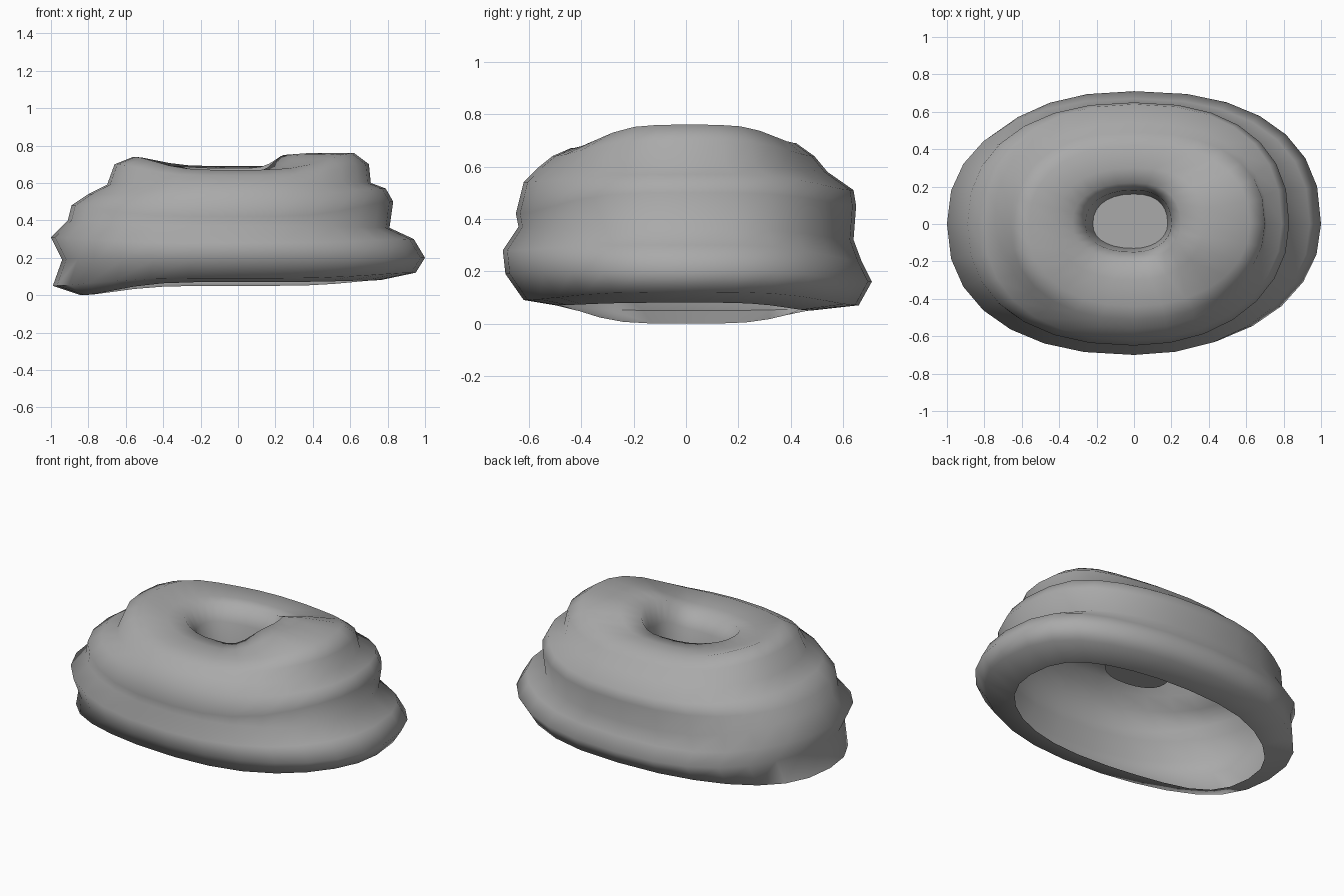
import bpy, bmesh
from math import cos, sin, tau, copysign, radians

if "Cube" in bpy.data.objects:
    bpy.data.objects.remove(bpy.data.objects["Cube"])

SEGMENTS = 28

# Wall profiles (radius, height), from the lower opening over the crest into the pit
right_side = [(.76, .08), (.95, .12), (1, .2), (.94, .3), (.81, .36), (.83, .5), (.79, .57),
              (.71, .6), (.7, .7), (.62, .76), (.38, .76), (.25, .75), (.2, .62), (.18, .38)]
back_side = [(.48, .05), (.66, .07), (.71, .16), (.67, .24), (.64, .32), (.65, .45), (.64, .51),
             (.54, .58), (.49, .64), (.42, .69), (.3, .68), (.22, .68), (.18, .58), (.16, .38)]
left_side = [(.84, 0), (.99, .05), (.94, .19), (1, .31), (.91, .4), (.89, .48), (.8, .54),
             (.7, .59), (.66, .7), (.56, .74), (.42, .69), (.33, .69), (.26, .6), (.22, .38)]
front_side = [(.5, .07), (.62, .09), (.69, .19), (.7, .28), (.64, .37), (.65, .42), (.62, .54),
              (.56, .6), (.51, .64), (.44, .67), (.3, .66), (.2, .65), (.15, .57), (.13, .38)]


def fullness(c, s):
    """Exponent for a quadrant: lower values bulge further than an ellipse."""
    if c > 0 and s > 0:
        return .84
    if c > 0:
        return .96
    return .88


def ring_point(right, back, left, front, angle):
    """Blend the four wall profiles around one ring."""
    c, s = cos(angle), sin(angle)
    across = right if c >= 0 else left
    along = back if s >= 0 else front
    power = fullness(c, s)
    weight = c * c * c * c * (3 - 2 * c * c)
    height = across[1] * weight + along[1] * (1 - weight)
    return (across[0] * copysign(abs(c) ** power, c),
            along[0] * copysign(abs(s) ** power, s), height)


def make_material(name, value):
    mat = bpy.data.materials.new(name)
    mat.use_nodes = True
    colour = (value, value, value, 1)
    mat.diffuse_color = colour
    mat.node_tree.nodes["Principled BSDF"].inputs["Base Color"].default_value = colour
    return mat


# Coiled shell: stacked rings bridged with quads
bm = bmesh.new()
rings = []
for stations in zip(right_side, back_side, left_side, front_side):
    rings.append([bm.verts.new(ring_point(*stations, tau * i / SEGMENTS))
                  for i in range(SEGMENTS)])
for lower, upper in zip(rings, rings[1:]):
    for i in range(SEGMENTS):
        j = (i + 1) % SEGMENTS
        bm.faces.new((lower[i], lower[j], upper[j], upper[i]))

# Fan-shaped pit floor
centre = bm.verts.new((-.03, .02, .38))
pit_rim = rings[-1]
for i in range(SEGMENTS):
    bm.faces.new((pit_rim[i], pit_rim[(i + 1) % SEGMENTS], centre))

mesh = bpy.data.meshes.new("coiled_shell")
bm.to_mesh(mesh)
bm.free()
mesh.materials.append(make_material("plain grey", .4))
shell = bpy.data.objects.new("coiled_shell", mesh)
bpy.context.collection.objects.link(shell)

# Soft shading with creases only at the sharpest folds
bpy.ops.object.select_all(action="DESELECT")
shell.select_set(True)
bpy.context.view_layer.objects.active = shell
bpy.ops.object.shade_smooth_by_angle(angle=radians(75))
